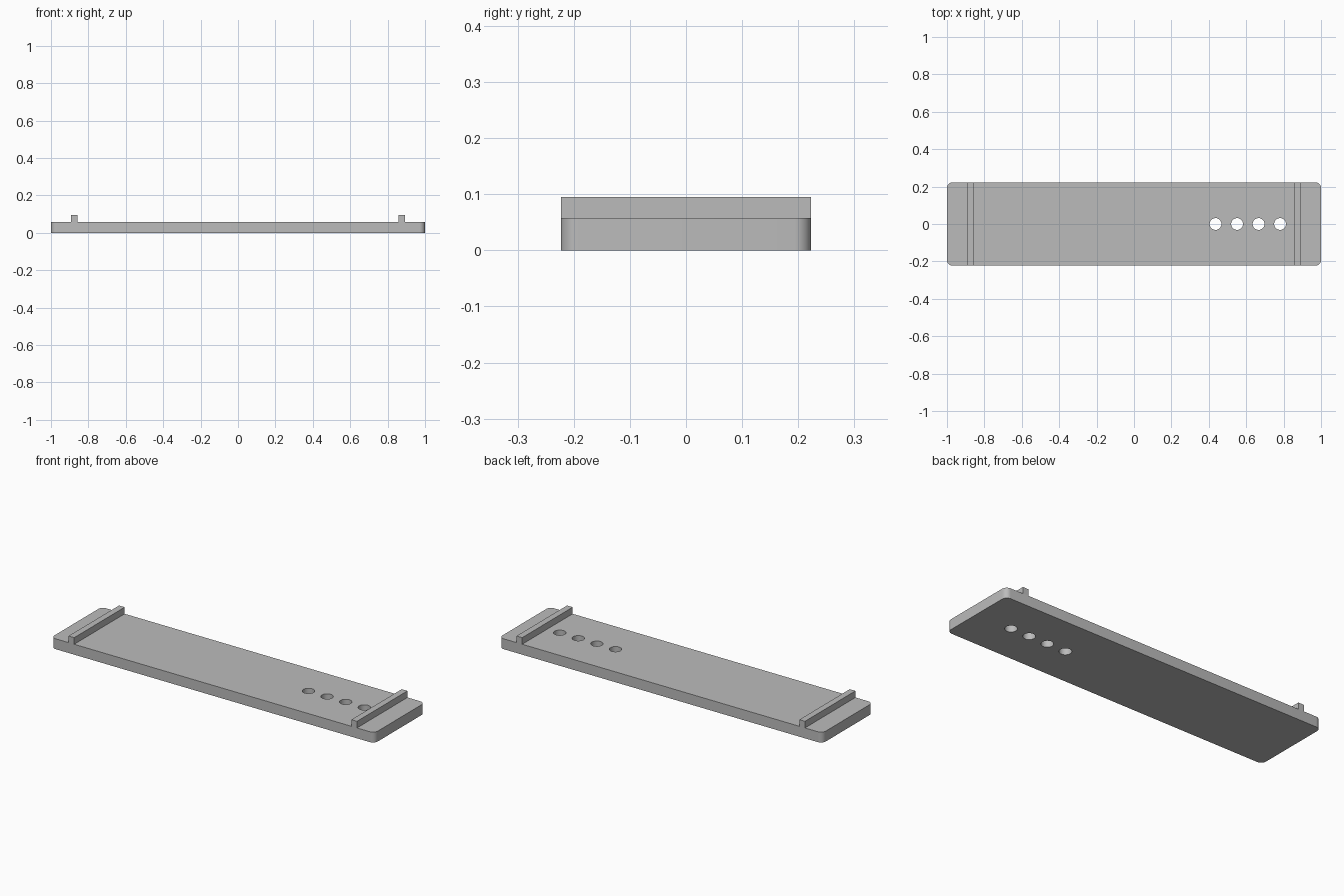
import bpy, bmesh, math
from mathutils import Matrix

if "Cube" in bpy.data.objects:
    bpy.data.objects.remove(bpy.data.objects["Cube"])

HALF_Y, THICK, TOP = 0.223, 0.058, 0.095

grey = bpy.data.materials.new("plain grey")
grey.diffuse_color = (0.5, 0.5, 0.5, 1)
grey.use_nodes = True
grey.node_tree.nodes["Principled BSDF"].inputs["Base Color"].default_value = grey.diffuse_color


def make_object(name, bm):
    mesh = bpy.data.meshes.new(name)
    bm.to_mesh(mesh)
    bm.free()
    mesh.materials.append(grey)
    obj = bpy.data.objects.new(name, mesh)
    bpy.context.collection.objects.link(obj)
    return obj


def box(x0, x1, y0, y1, z0, z1):
    bm = bmesh.new()
    centre = Matrix.Translation(((x0 + x1) / 2, (y0 + y1) / 2, (z0 + z1) / 2))
    size = Matrix.Diagonal((x1 - x0, y1 - y0, z1 - z0, 1))
    bmesh.ops.create_cube(bm, size=1, matrix=centre @ size)
    return bm


# Base plate with rounded vertical corners
bm = box(-1, 1, -HALF_Y, HALF_Y, 0, THICK)
uprights = [e for e in bm.edges if abs(e.verts[0].co.z - e.verts[1].co.z) > 0.01]
bmesh.ops.bevel(bm, geom=uprights, offset=0.03, segments=8, profile=0.5, affect='EDGES')
plate = make_object("base_plate", bm)

# Row of four round through holes
bm = bmesh.new()
for i in range(4):
    bmesh.ops.create_cone(bm, cap_ends=True, segments=48, radius1=0.0315, radius2=0.0315,
                          depth=0.3, matrix=Matrix.Translation((0.436 + 0.115 * i, 0, THICK / 2)))
cutter = make_object("hole_cutter", bm)
cutter.hide_render = True
cutter.hide_set(True)
holes = plate.modifiers.new("holes", 'BOOLEAN')
holes.operation = 'DIFFERENCE'
holes.solver = 'EXACT'
holes.object = cutter

# Apply the cut, then smooth the round walls while keeping edges sharp
bpy.context.view_layer.objects.active = plate
plate.select_set(True)
bpy.ops.object.modifier_apply(modifier="holes")
bpy.ops.object.shade_smooth_by_angle(angle=math.radians(30))
bpy.data.objects.remove(cutter)

# Raised cross ridges near both ends
for side, name in ((-1, "left_ridge"), (1, "right_ridge")):
    xs = sorted((side * 0.857, side * 0.892))
    make_object(name, box(xs[0], xs[1], -HALF_Y, HALF_Y, THICK, TOP))
